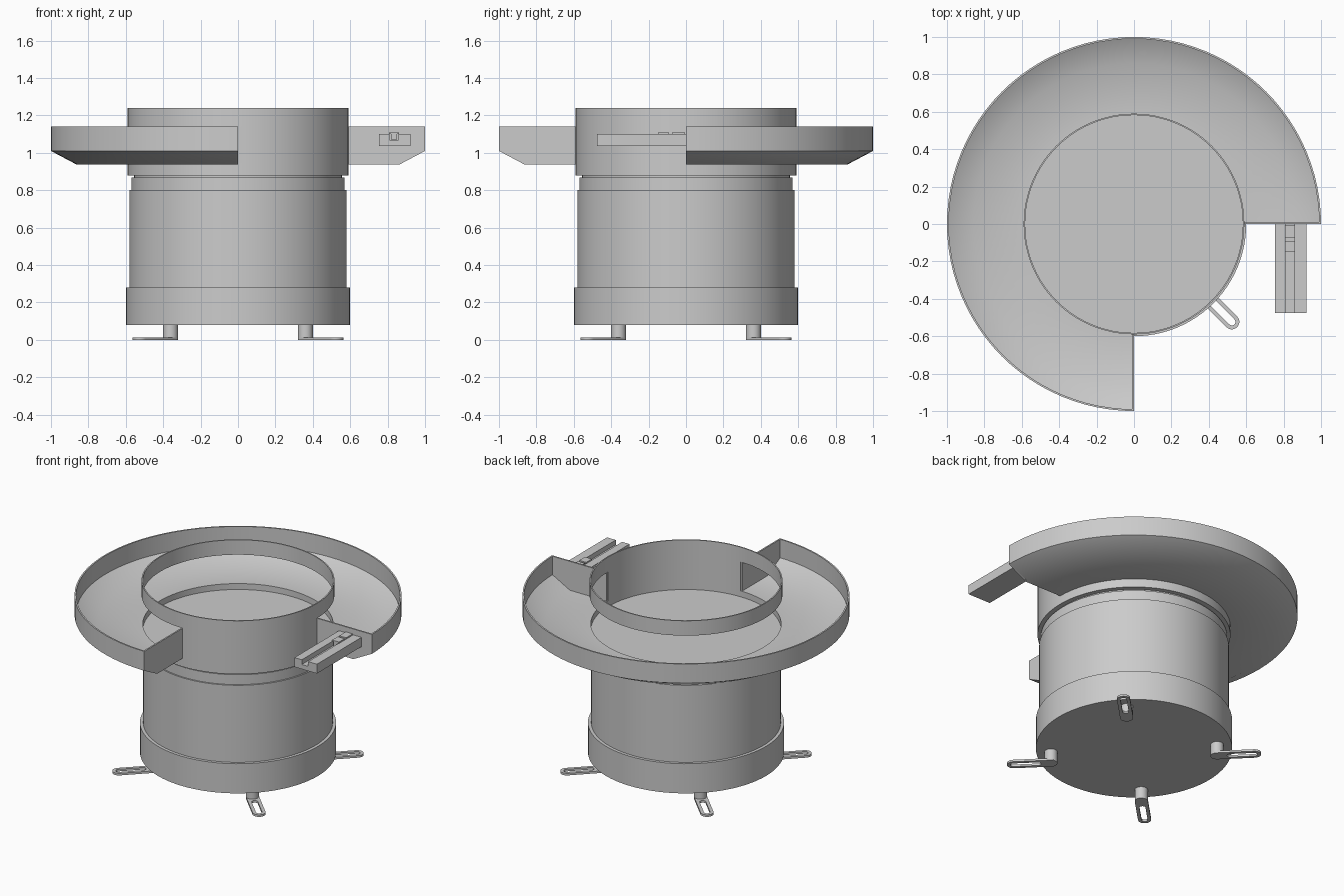
import bpy, bmesh, math
from math import cos, sin, pi, radians

if "Cube" in bpy.data.objects:
    bpy.data.objects.remove(bpy.data.objects["Cube"])


def finish(name, bm, smooth=True):
    bmesh.ops.remove_doubles(bm, verts=bm.verts, dist=1e-5)
    bmesh.ops.recalc_face_normals(bm, faces=bm.faces)
    me = bpy.data.meshes.new(name)
    bm.to_mesh(me)
    bm.free()
    ob = bpy.data.objects.new(name, me)
    bpy.context.collection.objects.link(ob)
    if smooth:
        bpy.ops.object.select_all(action='DESELECT')
        ob.select_set(True)
        bpy.context.view_layer.objects.active = ob
        bpy.ops.object.shade_smooth_by_angle(angle=radians(30))
    return ob


def revolve(bm, profile, a0=0, a1=360, per_turn=96):
    """Sweep a closed (r, z) profile round z from a0 to a1 degrees, capping open ends."""
    n = round(per_turn * (a1 - a0) / 360)
    rings = []
    for i in range(n + 1):
        a = radians(a0 + (a1 - a0) * i / n)
        rings.append([bm.verts.new((r * cos(a), r * sin(a), z)) for r, z in profile])
    k = len(profile)
    for p, q in zip(rings, rings[1:]):
        for j in range(k):
            m = (j + 1) % k
            if profile[j][0] == 0 and profile[m][0] == 0:
                continue
            if profile[j][0] == 0:
                bm.faces.new((p[j], q[m], p[m]))
            elif profile[m][0] == 0:
                bm.faces.new((p[j], q[j], p[m]))
            else:
                bm.faces.new((p[j], q[j], q[m], p[m]))
    if a1 - a0 < 360:
        bm.faces.new(rings[0])
        bm.faces.new(rings[-1])


def lathe(name, profile, a0=0, a1=360):
    bm = bmesh.new()
    revolve(bm, profile, a0, a1)
    return finish(name, bm)


def prism(name, points, vec):
    """Extrude a flat polygon along vec."""
    bm = bmesh.new()
    f = bm.faces.new([bm.verts.new(p) for p in points])
    new = bmesh.ops.extrude_face_region(bm, geom=[f])['geom']
    bmesh.ops.translate(bm, vec=vec, verts=[v for v in new if isinstance(v, bmesh.types.BMVert)])
    if f.is_valid and len(f.verts) and all(len(e.link_faces) == 1 for e in f.edges):
        bm.faces.new(list(f.verts))
    return finish(name, bm, False)


def tube(r0, r1, z0, z1):
    return [(r0, z0), (r1, z0), (r1, z1), (r0, z1)]


# Drive unit: base, body, neck
lathe("base_ring", tube(0, 0.60, 0.08, 0.28))
lathe("drive_body", tube(0, 0.58, 0.28, 0.80))
lathe("body_cap", [(0, 0.80), (0.57, 0.80), (0.57, 0.867), (0.555, 0.867), (0.555, 0.885), (0, 0.885)])

# Bowl: floor, low wall, top hoop and the full-height front-right quarter
lathe("bowl_floor", tube(0, 0.583, 0.882, 0.905))
R0, R1 = 0.582, 0.59
bm = bmesh.new()
revolve(bm, tube(R0, R1, 0.88, 0.945))
revolve(bm, tube(R0, R1, 1.14, 1.24))
revolve(bm, tube(R0, R1, 0.945, 1.14), -90, 0)
finish("bowl_wall", bm)

# Outer catch tray, three quarters of a turn
lathe("catch_tray", [(0.585, 0.937), (0.862, 0.937), (1.0, 1.01), (1.0, 1.14),
                     (0.99, 1.14), (0.99, 1.015), (0.86, 0.945), (0.585, 0.945)], 0, 270)

# Plates closing the tray ends
end = [(0.586, 0.937), (0.862, 0.937), (1.0, 1.01), (1.0, 1.14), (0.586, 1.14)]
prism("tray_end_right", [(r, 0, z) for r, z in end], (0, 0.01, 0))
prism("tray_end_front", [(0, -r, z) for r, z in end], (-0.01, 0, 0))

# Outfeed chute with a slot along the top
chute = [(0.754, 1.037), (0.922, 1.037), (0.922, 1.10), (0.857, 1.10),
         (0.857, 1.068), (0.809, 1.068), (0.809, 1.10), (0.754, 1.10)]
prism("outfeed_chute", [(x, -0.475, z) for x, z in chute], (0, 0.475, 0))

# Small workpieces queued in the slot
piece = [(0.818, 1.070), (0.850, 1.070), (0.850, 1.10), (0.860, 1.10),
         (0.860, 1.109), (0.808, 1.109), (0.808, 1.10), (0.818, 1.10)]
for i, (y0, y1) in enumerate([(-0.15, -0.09), (-0.075, -0.005)]):
    prism(f"workpiece_{i + 1}", [(x, y0, z) for x, z in piece], (0, y1 - y0, 0))


# Feet: post and slotted plate on each diagonal
def stadium(bm, x0, x1, r, z, n=10):
    pts = [(x1 + r * cos(a), r * sin(a)) for a in (-pi / 2 + pi * i / n for i in range(n + 1))]
    pts += [(x0 + r * cos(a), r * sin(a)) for a in (pi / 2 + pi * i / n for i in range(n + 1))]
    return [bm.verts.new((x, y, z)) for x, y in pts]


def foot(name, angle):
    bm = bmesh.new()
    h = 0.014
    loops = [stadium(bm, 0.51, 0.74, 0.04, 0), stadium(bm, 0.51, 0.74, 0.04, h),
             stadium(bm, 0.59, 0.74, 0.019, h), stadium(bm, 0.59, 0.74, 0.019, 0)]
    n = len(loops[0])
    for a, b in zip(loops, loops[1:] + loops[:1]):
        for i in range(n):
            j = (i + 1) % n
            bm.faces.new((a[i], a[j], b[j], b[i]))
    post = bmesh.new()
    revolve(post, tube(0, 0.04, 0.004, 0.085), per_turn=32)
    bmesh.ops.translate(post, vec=(0.51, 0, 0), verts=post.verts)
    for part, src in (("plate", bm), ("post", post)):
        finish(f"{name}_{part}", src).rotation_euler.z = radians(angle)


for nm, ang in (("foot_back_right", 45), ("foot_back_left", 135),
                ("foot_front_left", 225), ("foot_front_right", 315)):
    foot(nm, ang)
